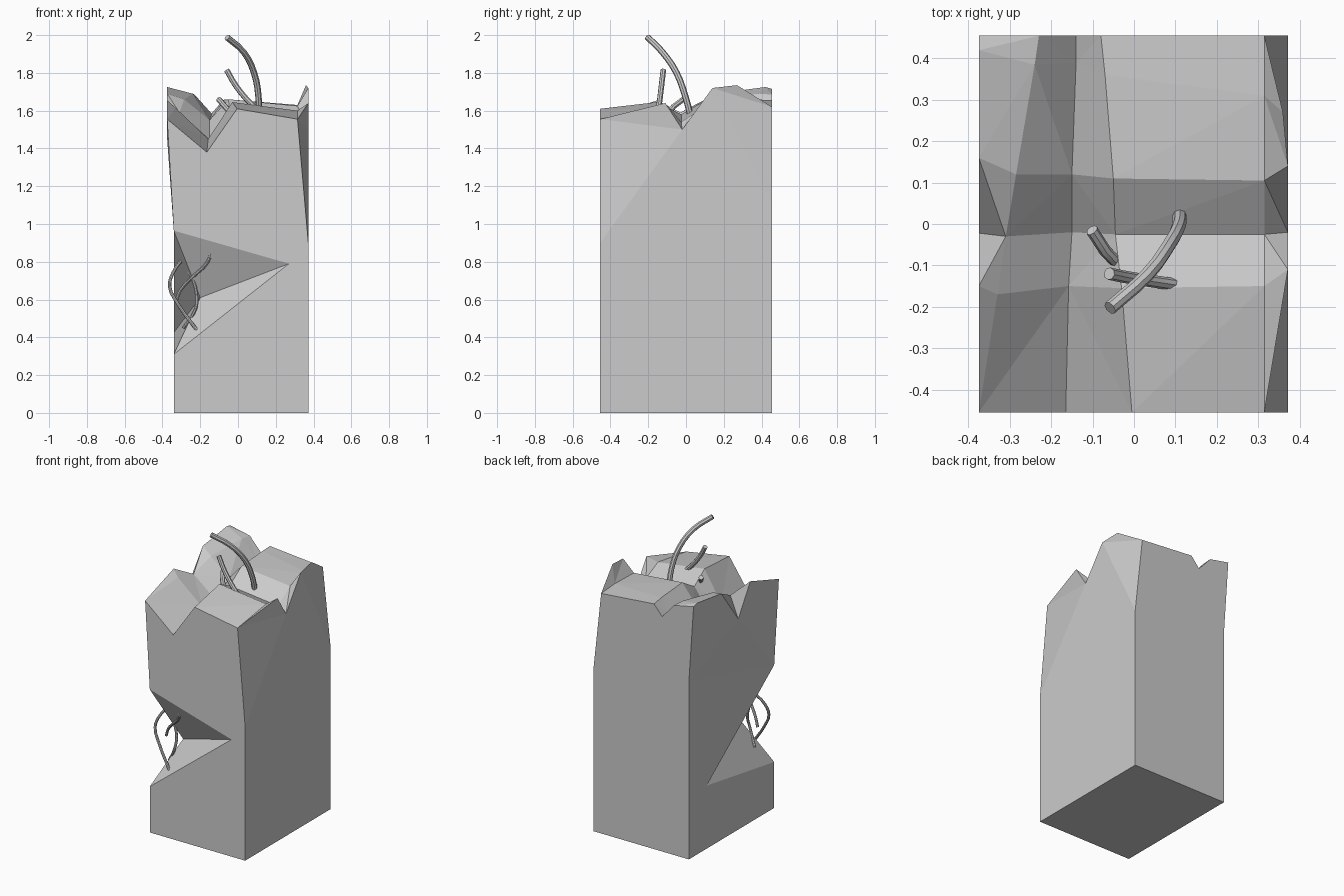
import bpy, bmesh

if "Cube" in bpy.data.objects:
    bpy.data.objects.remove(bpy.data.objects["Cube"])

# Broken top surface: rows run front to back, each row left to right
TOP = [
    [(-.375, -.455, 1.555), (-.375, -.455, 1.555), (-.165, -.455, 1.38),
     (-.005, -.455, 1.61), (.315, -.455, 1.555), (.315, -.455, 1.555)],
    [(-.375, -.15, 1.655), (-.33, -.17, 1.615), (-.158, -.15, 1.45),
     (-.03, -.155, 1.645), (.315, -.15, 1.60), (.372, -.11, 1.64)],
    [(-.375, -.022, 1.45), (-.31, -.03, 1.59), (-.15, -.02, 1.45),
     (-.045, -.025, 1.58), (.315, -.025, 1.54), (.372, -.02, 1.5)],
    [(-.375, .16, 1.69), (-.285, .12, 1.66), (-.15, .12, 1.55),
     (-.05, .11, 1.66), (.315, .105, 1.625), (.372, .14, 1.72)],
    [(-.375, .42, 1.725), (-.24, .385, 1.69), (-.14, .39, 1.575),
     (-.07, .36, 1.66), (.315, .31, 1.63), (.36, .27, 1.735)],
    [(-.375, .455, 1.715), (-.23, .455, 1.685), (-.14, .455, 1.585),
     (-.08, .455, 1.655), (.315, .455, 1.62), (.315, .455, 1.62)],
]


def build_column():
    bm = bmesh.new()

    def face(*pts):
        clean = [p for i, p in enumerate(pts) if p != pts[i - 1]]
        if len(clean) > 2:
            bm.faces.new([bm.verts.new(p) for p in clean])

    # Base corners and the points where the walls start to lean
    fl, fr = (-.34, -.455, 0), (.372, -.455, 0)
    bl, br = (-.34, .455, 0), (.372, .455, 0)
    frk, brk, blk = (.372, -.455, .9), (.372, .455, 1.1), (-.34, .455, 1.2)
    # Chipped corner: three points on the front, one on the left, one inside
    a, b, c = (-.34, -.455, .965), (.27, -.455, .79), (-.34, -.455, .31)
    d, e = (-.34, .265, .425), (-.2, -.3, .61)

    left = [r[0] for r in TOP]
    right = [r[-1] for r in TOP]
    face(fl, fr, br, bl)                                   # underside
    face(fl, fr, frk, *TOP[0][::-1], a, b, c)              # front
    face(br, bl, blk, *TOP[-1], brk)                       # back
    face(bl, fl, c, d, a, blk)                             # left, lower
    face(blk, a, *left)                                    # left, upper
    face(fr, br, brk, right[3], right[2], frk)             # right, main
    face(frk, right[2], right[1], right[0])                # right, front lean
    face(brk, right[5], right[4], right[3])                # right, back lean
    for tri in ((a, b, e), (b, c, e), (c, d, e), (d, a, e)):
        face(*tri)
    for near, far in zip(TOP, TOP[1:]):
        for i in range(5):
            face(near[i], near[i + 1], far[i + 1], far[i])

    bmesh.ops.remove_doubles(bm, verts=bm.verts[:], dist=1e-4)
    bmesh.ops.triangulate(bm, faces=bm.faces[:])
    bmesh.ops.recalc_face_normals(bm, faces=bm.faces[:])
    me = bpy.data.meshes.new("broken_column")
    bm.to_mesh(me)
    bm.free()
    bpy.context.collection.objects.link(bpy.data.objects.new("broken_column", me))


def rod(name, pts, radius):
    # Round bar swept along a smooth path, turned into a mesh
    cu = bpy.data.curves.new(name, 'CURVE')
    cu.dimensions = '3D'
    cu.bevel_depth = radius
    cu.bevel_resolution = 2
    cu.resolution_u = 3
    cu.use_fill_caps = True
    sp = cu.splines.new('BEZIER')
    sp.bezier_points.add(len(pts) - 1)
    for bp, p in zip(sp.bezier_points, pts):
        bp.co = p
        bp.handle_left_type = bp.handle_right_type = 'AUTO'
    ob = bpy.data.objects.new(name, cu)
    bpy.context.collection.objects.link(ob)
    bpy.ops.object.select_all(action='DESELECT')
    ob.select_set(True)
    bpy.context.view_layer.objects.active = ob
    bpy.ops.object.convert(target='MESH')
    bpy.ops.object.shade_smooth_by_angle()


build_column()

# Reinforcing bars sticking out of the top
rod("top_bar_tall", [(.11, .025, 1.57), (.108, -.005, 1.68), (.085, -.05, 1.80),
                     (.03, -.125, 1.91), (-.058, -.203, 1.988)], .017)
rod("top_bar_middle", [(-.06, -.12, 1.815), (-.01, -.13, 1.73),
                       (.07, -.142, 1.635), (.155, -.155, 1.56)], .015)
rod("top_bar_short", [(-.102, -.015, 1.66), (-.05, -.085, 1.60), (-.005, -.1, 1.55)], .015)

# Thin bent wires in the chipped corner
rod("chip_wire_outer", [(-.29, -.31, .82), (-.345, -.35, .74), (-.362, -.367, .67),
                        (-.32, -.385, .58), (-.215, -.42, .435)], .009)
rod("chip_wire_inner", [(-.3, -.31, .82), (-.25, -.33, .73), (-.22, -.34, .63),
                        (-.225, -.36, .55), (-.29, -.32, .45)], .009)
rod("chip_wire_cross", [(-.14, -.42, .865), (-.16, -.4, .80), (-.24, -.35, .72),
                        (-.305, -.31, .65), (-.325, -.3, .60)], .009)
